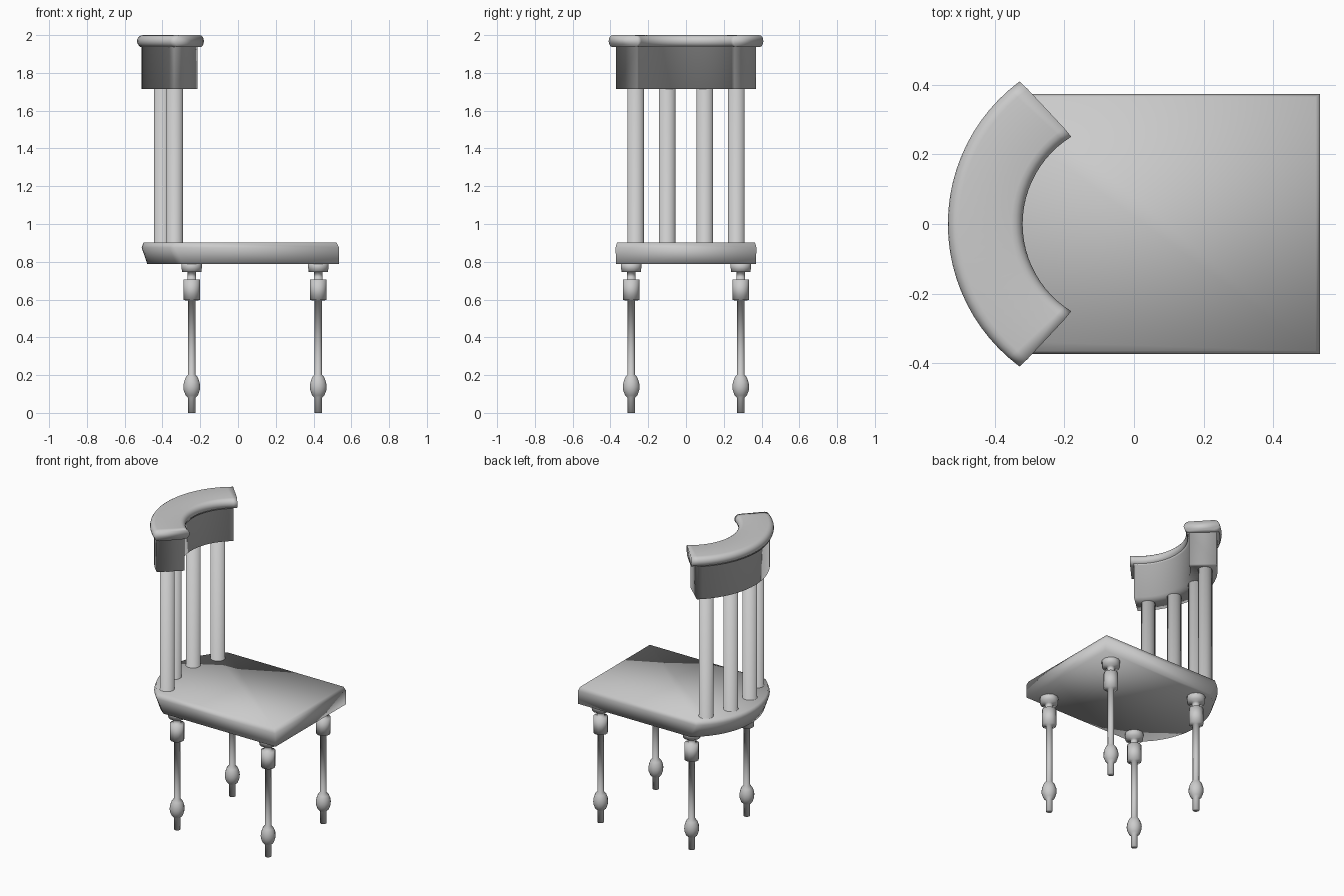
import bpy, bmesh
from math import sin, cos, radians, pi, asin

if "Cube" in bpy.data.objects:
    bpy.data.objects.remove(bpy.data.objects["Cube"])

CX = -0.025  # centre of the curved back


def finish(name, bm):
    # the whole model is shaded smooth, also across its corners
    bmesh.ops.recalc_face_normals(bm, faces=bm.faces)
    for f in bm.faces:
        f.smooth = True
    me = bpy.data.meshes.new(name)
    bm.to_mesh(me)
    bm.free()
    ob = bpy.data.objects.new(name, me)
    bpy.context.collection.objects.link(ob)
    return ob


def bridge(bm, rings):
    for a, b in zip(rings, rings[1:]):
        n = len(a)
        for i in range(n):
            bm.faces.new((a[i], a[(i + 1) % n], b[(i + 1) % n], b[i]))
    bm.faces.new(rings[0])
    bm.faces.new(rings[-1])


def lathe(name, profile, x, y, sides):
    bm = bmesh.new()
    rings = [[bm.verts.new((x + r * cos(2 * pi * (i + .5) / sides),
                            y + r * sin(2 * pi * (i + .5) / sides), z))
              for i in range(sides)] for r, z in profile]
    bridge(bm, rings)
    return finish(name, bm)


def arc_sweep(name, section, r_in, r_out, a_in, a_out, steps=24):
    # end angle varies with radius so the ends are cut slightly askew
    bm = bmesh.new()
    rings = []
    for s in range(steps + 1):
        t = 2 * s / steps - 1
        ring = []
        for r, z in section:
            k = (r - r_in) / (r_out - r_in)
            a = radians(a_in + (a_out - a_in) * k) * t
            ring.append(bm.verts.new((CX - r * cos(a), r * sin(a), z)))
        rings.append(ring)
    bridge(bm, rings)
    return finish(name, bm)


# Seat: straight sides and front, arched rear, softened edges
bm = bmesh.new()
rings = []
for z, r, half, front in [(0.787, 0.455, 0.37, 0.535), (0.875, 0.485, 0.373, 0.535),
                          (0.902, 0.475, 0.365, 0.522)]:
    end = asin(half / r)
    ring = [bm.verts.new((CX - r * cos(end * t / 10), r * sin(end * t / 10), z))
            for t in range(-10, 11)]
    ring += [bm.verts.new((front, half, z)), bm.verts.new((front, -half, z))]
    rings.append(ring)
bridge(bm, rings)
finish("seat", bm)

# Curved back board: the flange at its top blends into the rail's underside
arc_sweep("back_board", [(0.32, 1.715), (0.485, 1.715), (0.485, 1.937),
                         (0.50, 1.939), (0.305, 1.939), (0.32, 1.937)],
          0.32, 0.485, 53.6, 49.7)

# Rounded top rail
mid, hz = 1.968, 0.032
rail = []
for centre, start in ((0.478, -90), (0.327, 90)):
    for i in range(9):
        a = radians(start + i * 22.5)
        rail.append((centre + hz * cos(a), mid + hz * sin(a)))
arc_sweep("top_rail", rail, 0.295, 0.51, 58.2, 53.4)

# Spindles, with a tiny foot blending into the seat
for i, (x, y) in enumerate([(-0.335, -0.267), (-0.40, -0.1), (-0.40, 0.1), (-0.335, 0.267)]):
    lathe(f"spindle_{i + 1}", [(0.05, 0.899), (0.044, 0.903), (0.044, 1.74)], x, y, 20)

# Turned legs
leg = [(0.020, 0), (0.020, 0.08), (0.034, 0.093), (0.044, 0.12), (0.046, 0.14),
       (0.043, 0.162), (0.033, 0.188), (0.02, 0.204), (0.020, 0.595),
       (0.044, 0.597), (0.044, 0.705), (0.024, 0.706), (0.024, 0.745),
       (0.054, 0.746), (0.057, 0.80)]
for xn, x in (("left", -0.245), ("right", 0.425)):
    for yn, y in (("front", -0.29), ("back", 0.29)):
        lathe(f"{yn}_{xn}_leg", leg, x, y, 12)
